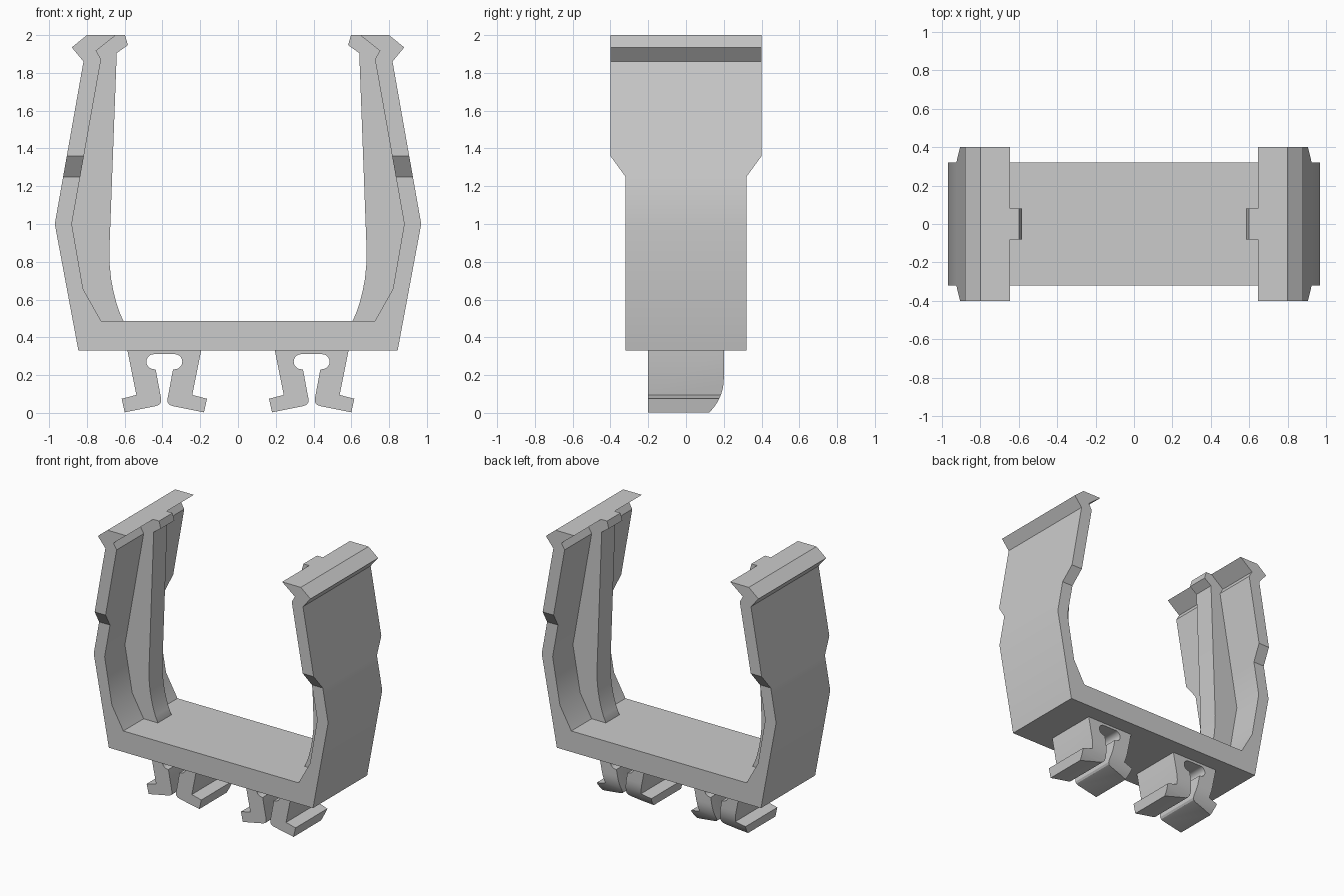
import bpy
import bmesh
from math import cos, sin, pi, radians, acos
from mathutils import Vector

if "Cube" in bpy.data.objects:
    bpy.data.objects.remove(bpy.data.objects["Cube"])

grey = bpy.data.materials.new("plain grey")
grey.use_nodes = True
grey.diffuse_color = (0.6, 0.6, 0.6, 1)
grey.node_tree.nodes["Principled BSDF"].inputs["Base Color"].default_value = (0.6, 0.6, 0.6, 1)


def extrude(points, direction):
    """Solid bmesh from a closed loop of 3D points swept along a direction."""
    bm = bmesh.new()
    face = bm.faces.new([bm.verts.new(p) for p in points])
    swept = bmesh.ops.extrude_face_region(bm, geom=[face])["geom"]
    verts = [v for v in swept if isinstance(v, bmesh.types.BMVert)]
    bmesh.ops.translate(bm, vec=direction, verts=verts)
    bmesh.ops.recalc_face_normals(bm, faces=bm.faces)
    return bm


def front_solid(profile, half_depth, cx=0, flip=1):
    """Sweep an (x, z) profile evenly along y."""
    return extrude([(cx + flip * x, -half_depth, z) for x, z in profile], (0, 2 * half_depth, 0))


def make_object(name, bm):
    mesh = bpy.data.meshes.new(name)
    bm.to_mesh(mesh)
    bm.free()
    mesh.materials.append(grey)
    obj = bpy.data.objects.new(name, mesh)
    bpy.context.collection.objects.link(obj)
    return obj


def soften(obj):
    bpy.ops.object.select_all(action="DESELECT")
    obj.select_set(True)
    bpy.context.view_layer.objects.active = obj
    bpy.ops.object.shade_smooth_by_angle(angle=radians(28))


def mirrored(half):
    """Close a half profile with its reflection across x = 0."""
    return half + [(-x, z) for x, z in reversed(half)]


# U-shaped frame: floor and both arms in one profile
frame_half = [(0.845, 0.33), (0.97, 1.0), (0.818, 1.86), (0.88, 1.935), (0.80, 2.0),
              (0.646, 2.0), (0.751, 1.917), (0.725, 1.872), (0.88, 1.0),
              (0.82, 0.656), (0.725, 0.487)]
bm = front_solid(mirrored(frame_half), 0.4)

# Arms are narrower below a short sloping shoulder
SHOULDER_LOW, SHOULDER_HIGH = 1.25, 1.36
for z in (SHOULDER_LOW, SHOULDER_HIGH):
    bmesh.ops.bisect_plane(bm, geom=bm.verts[:] + bm.edges[:] + bm.faces[:],
                           plane_co=(0, 0, z), plane_no=(0, 0, 1))
for v in bm.verts:
    if v.co.z < SHOULDER_LOW + 0.01:
        v.co.y *= 0.8
soften(make_object("frame", bm))

# Central stiffening rib inside each arm
rib = [(0.598, 2.0), (0.646, 2.0), (0.76, 1.917), (0.735, 1.872), (0.89, 1.0),
       (0.83, 0.65), (0.73, 0.47), (0.607, 0.47), (0.607, 0.487), (0.628, 0.535),
       (0.645, 0.585), (0.66, 0.645), (0.672, 0.71), (0.679, 0.78), (0.681, 0.86),
       (0.642, 1.905), (0.583, 1.947)]
for side, flip in (("left", 1), ("right", -1)):
    soften(make_object(side + "_arm_rib", front_solid(rib, 0.08, flip=flip)))

# Snap clips: two hooked jaws around a rounded slot
clip_half = [(0.195, 0.335), (0.195, 0.33), (0.148, 0.095), (0.226, 0.075), (0.21, 0.003),
             (0.045, 0.036), (0.027, 0.043), (0.018, 0.056), (0.017, 0.075), (0.046, 0.23)]
clip_half += [(0.055 + 0.04 * cos(a), 0.271 + 0.04 * sin(a))
              for a in (-pi / 2 + pi * i / 10 for i in range(11))]

# Rounded lower back edge, cut from each clip
radius = 0.2425
end = acos((radius - 0.08) / radius)
edge = [(0.2 - radius + radius * cos(end * i / 8), 0.18 - radius * sin(end * i / 8))
        for i in range(9)]
edge += [(0.1, -0.05), (0.3, -0.05), (0.3, 0.18)]

for side, cx in (("left", 0.39), ("right", -0.39)):
    clip = make_object(side + "_clip", front_solid(mirrored(clip_half), 0.2, cx))
    cutter = make_object("clip_cutter", extrude([(cx - 0.4, y, z) for y, z in edge], (0.8, 0, 0)))
    cutter.hide_render = True
    cut = clip.modifiers.new("rounded edge", "BOOLEAN")
    cut.operation = "DIFFERENCE"
    cut.solver = "EXACT"
    cut.object = cutter
    bpy.context.view_layer.objects.active = clip
    bpy.ops.object.modifier_apply(modifier=cut.name)
    bpy.data.objects.remove(cutter)
    soften(clip)
